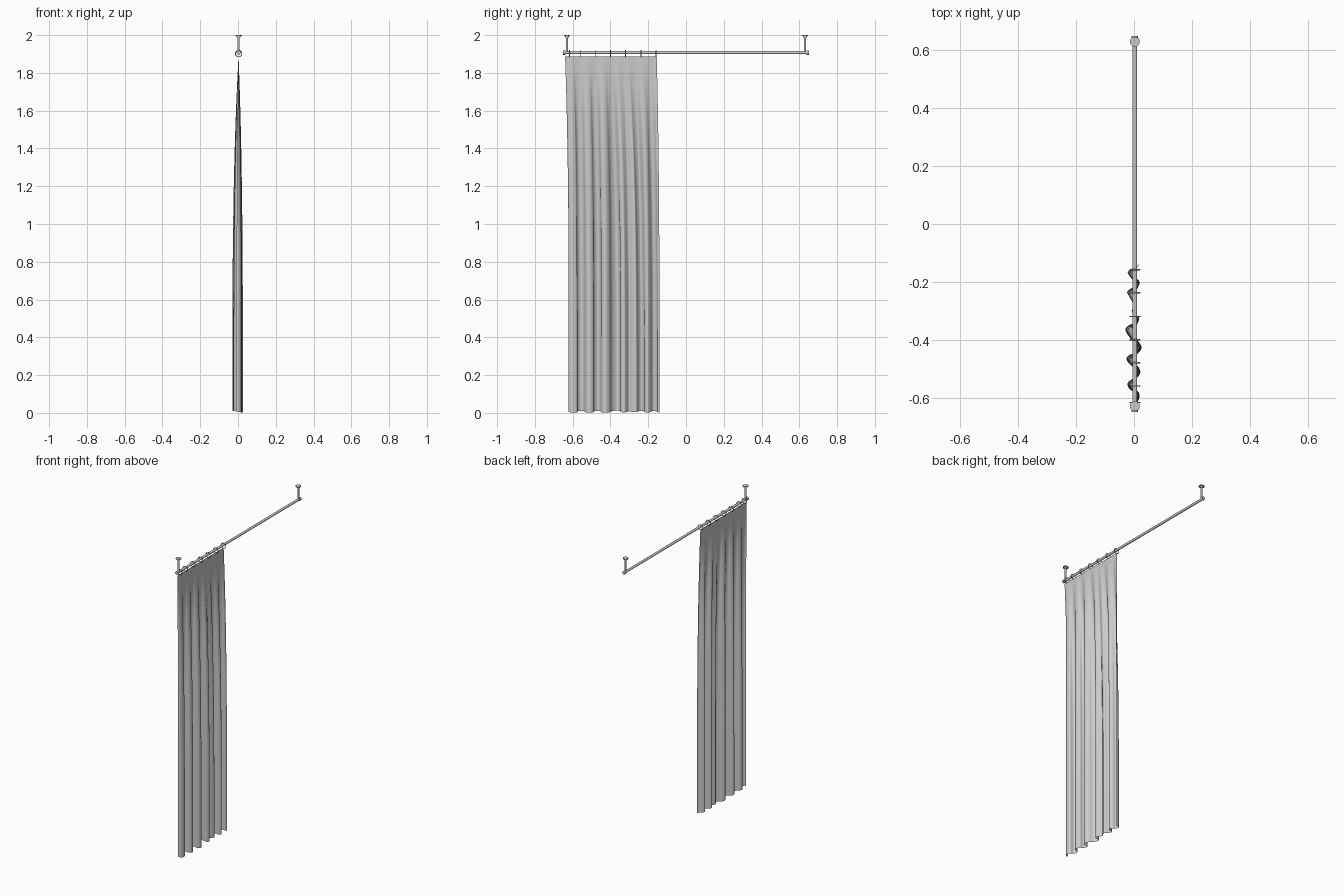
import bpy, bmesh, math
from mathutils import Vector

if "Cube" in bpy.data.objects:
    bpy.data.objects.remove(bpy.data.objects["Cube"])

X0, ROD_Z = 0.003, 1.907


def smooth(ob):
    bpy.ops.object.select_all(action='DESELECT')
    ob.select_set(True)
    bpy.context.view_layer.objects.active = ob
    bpy.ops.object.shade_smooth_by_angle()


def rod(name, a, b, r, sides=24):
    a, b = Vector(a), Vector(b)
    bpy.ops.mesh.primitive_cylinder_add(vertices=sides, radius=r, depth=(b - a).length,
                                        location=(a + b) / 2)
    ob = bpy.context.object
    ob.name = name
    ob.rotation_euler = (b - a).to_track_quat('Z', 'Y').to_euler()
    smooth(ob)
    return ob


# Rail with end caps and ceiling posts
rod("rail", (X0, -0.645, ROD_Z), (X0, 0.645, ROD_Z), 0.008)
for side, tag in ((-1, "near"), (1, "far")):
    rod("end_cap_" + tag, (X0, side * 0.637, ROD_Z), (X0, side * 0.65, ROD_Z), 0.011)
    y = side * 0.63
    rod("ceiling_post_" + tag, (X0, y, ROD_Z), (X0, y, 1.996), 0.006)
    rod("ceiling_flange_" + tag, (X0, y, 1.994), (X0, y, 2.0), 0.017, 32)
    rod("flange_collar_" + tag, (X0, y, 1.988), (X0, y, 1.995), 0.010)

# Hanging rings
for i, y in enumerate((-0.617, -0.56, -0.48, -0.40, -0.32, -0.238, -0.158)):
    bpy.ops.mesh.primitive_torus_add(major_radius=0.017, minor_radius=0.0022, major_segments=32,
                                     minor_segments=8, location=(X0, y, 1.902),
                                     rotation=(math.pi / 2, 0, 0))
    bpy.context.object.name = f"ring_{i + 1}"
    smooth(bpy.context.object)

# Pleat outline at the hem, (y, x)
hem = [(-0.620, -0.008), (-0.619, 0.008), (-0.598, 0.019), (-0.577, 0.012), (-0.573, -0.012),
       (-0.554, -0.023), (-0.538, -0.010), (-0.530, 0.012), (-0.510, 0.022), (-0.489, 0.010),
       (-0.485, -0.014), (-0.464, -0.026), (-0.450, -0.010), (-0.447, 0.014), (-0.426, 0.026),
       (-0.404, 0.012), (-0.392, -0.014), (-0.364, -0.030), (-0.347, -0.012), (-0.345, 0.008),
       (-0.326, 0.018), (-0.312, 0.004), (-0.300, -0.008), (-0.282, 0.004), (-0.263, 0.010),
       (-0.253, -0.010), (-0.236, -0.024), (-0.222, -0.008), (-0.218, 0.010), (-0.203, 0.020),
       (-0.188, 0.008), (-0.183, -0.010), (-0.168, -0.022), (-0.154, -0.008), (-0.150, 0.010),
       (-0.140, 0.017)]
pts = [Vector(p) for p in hem]
outline = []
for i in range(len(pts) - 1):
    p0, p1, p2, p3 = pts[max(i - 1, 0)], pts[i], pts[i + 1], pts[min(i + 2, len(pts) - 1)]
    for k in range(5):
        t = k / 5
        outline.append(0.5 * (2 * p1 + (p2 - p0) * t + (2 * p0 - 5 * p1 + 4 * p2 - p3) * t * t
                              + (3 * p1 - p0 - 3 * p2 + p3) * t ** 3))
outline.append(pts[-1])

# Curtain: flat heading at the rings, opening into full pleats toward the hem
bm = bmesh.new()
rows, n = 40, len(outline)
grid = []
for j in range(rows + 1):
    t = (j / rows) ** 1.3
    s = 1 - (1 - t) ** 3.2
    row = []
    for i, p in enumerate(outline):
        top_y = -0.64 + 0.485 * i / (n - 1)
        z_hem = 0.006 - 0.2 * p.y
        y = top_y + (p.x - top_y) * s
        x = X0 * (1 - s) + p.y * s
        row.append(bm.verts.new((x, y, 1.888 + (z_hem - 1.888) * t)))
    grid.append(row)
for a, b in zip(grid, grid[1:]):
    for i in range(n - 1):
        bm.faces.new((a[i], b[i], b[i + 1], a[i + 1]))
me = bpy.data.meshes.new("curtain")
bm.to_mesh(me)
bm.free()
curtain = bpy.data.objects.new("curtain", me)
bpy.context.collection.objects.link(curtain)
for f in me.polygons:
    f.use_smooth = True
